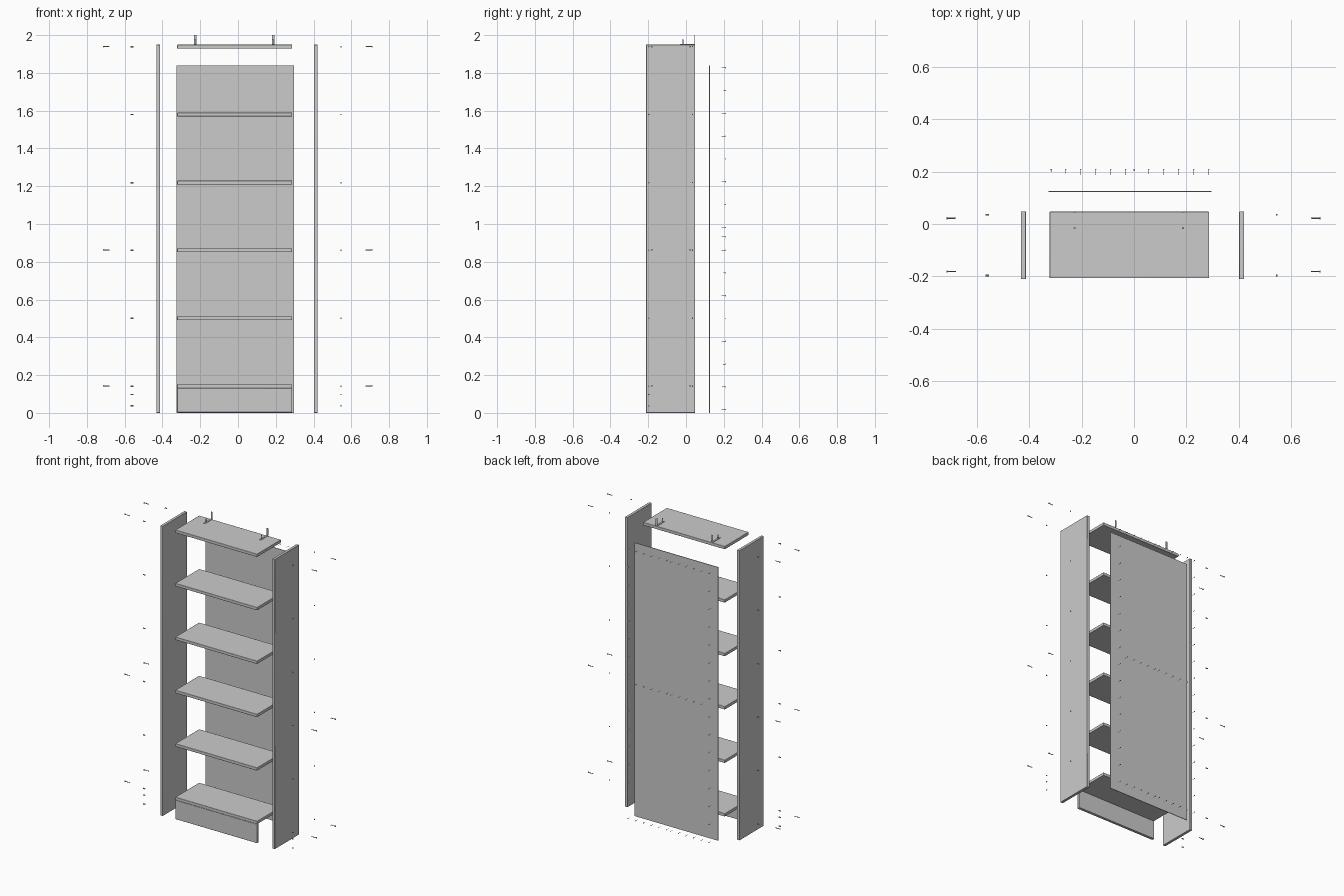
import bpy, bmesh, math
from mathutils import Matrix, Vector

cube = bpy.data.objects.get("Cube")
if cube:
    bpy.data.objects.remove(cube, do_unlink=True)

grey = bpy.data.materials.new("plain grey")
grey.use_nodes = True
grey.diffuse_color = (0.6, 0.6, 0.6, 1)
grey.node_tree.nodes["Principled BSDF"].inputs["Base Color"].default_value = (0.6, 0.6, 0.6, 1)


def finish(name, bm, bevel=0.0):
    mesh = bpy.data.meshes.new(name)
    bm.to_mesh(mesh)
    bm.free()
    mesh.materials.append(grey)
    obj = bpy.data.objects.new(name, mesh)
    bpy.context.collection.objects.link(obj)
    if bevel:
        mod = obj.modifiers.new("rounded edges", "BEVEL")
        mod.width = bevel
        mod.segments = 2
    bpy.ops.object.select_all(action="DESELECT")
    obj.select_set(True)
    bpy.context.view_layer.objects.active = obj
    bpy.ops.object.shade_smooth_by_angle(angle=math.radians(30))
    return obj


def add_box(bm, x, y, z):
    size = [b - a for a, b in (x, y, z)]
    mid = [(a + b) / 2 for a, b in (x, y, z)]
    bmesh.ops.create_cube(bm, size=1, matrix=Matrix.Translation(mid) @ Matrix.Diagonal((*size, 1)))


def board(name, x, y, z, bevel=0.002):
    bm = bmesh.new()
    add_box(bm, x, y, z)
    return finish(name, bm, bevel)


def add_rod(bm, start, end, r1, r2=None):
    start, end = Vector(start), Vector(end)
    axis = end - start
    turn = axis.to_track_quat("Z", "Y").to_matrix().to_4x4()
    bmesh.ops.create_cone(bm, cap_ends=True, segments=10, radius1=r1,
                          radius2=r1 if r2 is None else r2, depth=axis.length,
                          matrix=Matrix.Translation((start + end) / 2) @ turn)


# Main boards, pulled apart
WIDTH, DEPTH = (-0.322, 0.287), (-0.207, 0.047)
SHELVES = [0.141, 0.501, 0.861, 1.219, 1.58]
TOP = 1.939
board("right_side_panel", (-0.432, -0.413), (-0.211, 0.048), (0, 1.95))
board("left_side_panel", (0.402, 0.421), (-0.211, 0.048), (0, 1.95))
board("top_board", WIDTH, DEPTH, (TOP - 0.01, TOP + 0.01))
for i, z in enumerate(SHELVES):
    board(f"shelf_{i + 1}", WIDTH, DEPTH, (z - 0.01, z + 0.01))
board("plinth", WIDTH, (-0.207, -0.188), (0.003, 0.131))
board("back_panel", (-0.326, 0.296), (0.122, 0.126), (0, 1.84), 0)

# Nails behind the back panel: two side columns and three rows
spots = []
for i in range(16):
    z = 0.017 + i * (1.827 - 0.017) / 15
    spots += [(-0.317, z), (0.285, z)]
for z in (0.017, 0.932, 1.827):
    for i in range(5):
        spots += [(-0.26 + i * 0.057, z), (i * 0.057, z)]
bm = bmesh.new()
for x, z in spots:
    add_rod(bm, (x, 0.209, z), (x, 0.187, z), 0.0012, 0.0006)
    add_rod(bm, (x, 0.211, z), (x, 0.209, z), 0.003)
finish("back_nails", bm)

# Dowels and bolts outside each side panel
dowel_spots = [(y, z) for z in SHELVES + [TOP] for y in (-0.197, 0.035)]
dowel_spots += [(-0.197, 0.097), (-0.197, 0.037)]
bolt_spots = [(y, z) for z in (0.143, 0.863, TOP) for y in (-0.181, 0.022)]
for side, sign, shift in (("left", 1, -0.004), ("right", -1, 0)):
    bm = bmesh.new()
    for y, z in dowel_spots:
        inner, outer = 0.554 + 3 * shift, 0.568 + 5 * shift
        add_rod(bm, (sign * inner, y, z), (sign * outer, y, z), 0.0035)
    finish(f"{side}_dowels", bm)
    bm = bmesh.new()
    for y, z in bolt_spots:
        tip, end = 0.68 + shift, 0.716 + shift
        add_rod(bm, (sign * tip, y, z), (sign * (end - 0.003), y, z), 0.002, 0.0025)
        add_rod(bm, (sign * (end - 0.003), y, z), (sign * end, y, z), 0.0045)
    finish(f"{side}_bolts", bm)

# Wall brackets with a screw on the flat leg
for side, x in (("right", -0.227), ("left", 0.187)):
    span = (x - 0.006, x + 0.006)
    bm = bmesh.new()
    add_box(bm, span, (-0.032, 0.047), (1.951, 1.954))
    add_box(bm, span, (0.044, 0.047), (1.954, 2.0))
    finish(f"{side}_wall_bracket", bm)
    bm = bmesh.new()
    add_rod(bm, (x, -0.016, 1.954), (x, -0.016, 1.973), 0.002)
    add_rod(bm, (x, -0.016, 1.973), (x, -0.016, 1.977), 0.004)
    finish(f"{side}_bracket_screw", bm)
